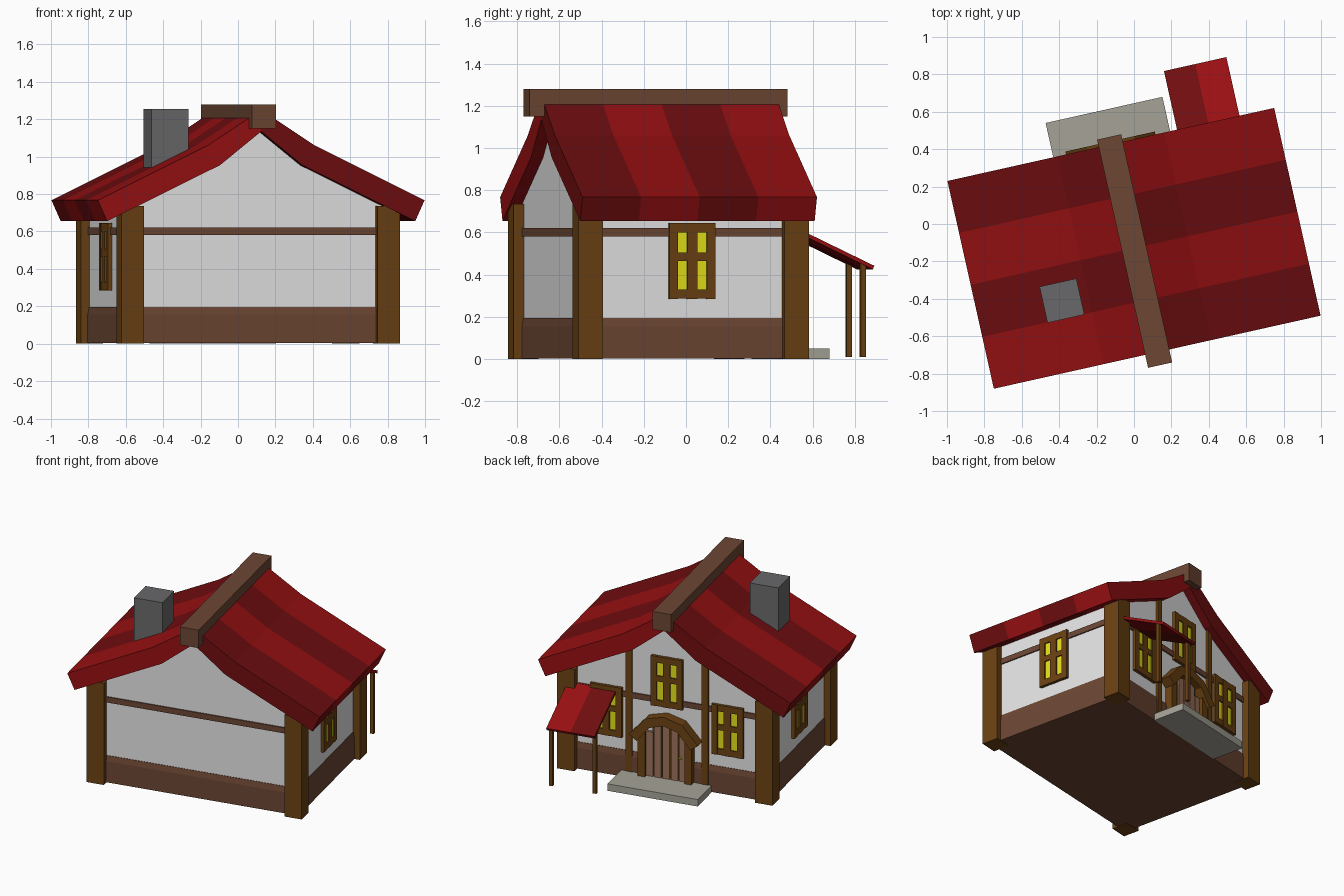
import bpy, bmesh, math
from mathutils import Matrix

cube = bpy.data.objects.get("Cube")
if cube:
    bpy.data.objects.remove(cube, do_unlink=True)


def material(name, *rgb):
    m = bpy.data.materials.new(name)
    m.use_nodes = True
    col = (*rgb, 1)
    m.diffuse_color = col
    m.node_tree.nodes["Principled BSDF"].inputs["Base Color"].default_value = col
    return m


PLASTER = material("plaster", .78, .78, .78)
RED = material("bright_red_tiles", .31, .005, .006)
DARK_RED = material("dark_red_tiles", .16, .004, .005)
TIMBER = material("golden_timber", .145, .053, .006)
BROWN = material("brown_wood", .15, .062, .033)
GLASS = material("yellow_glass", .78, .75, .01)
GREY = material("chimney_grey", .14, .14, .145)
STONE = material("step_stone", .38, .37, .31)
PLANK = material("door_planks", .33, .17, .105)

# The whole house is turned a little about the vertical axis
HOUSE = Matrix.Translation((0, -.13, 0)) @ Matrix.Rotation(math.radians(12.6), 4, 'Z')
TURN = [Matrix.Rotation(math.radians(90 * k), 4, 'Z') for k in range(4)]
BACK = TURN[2]


def finish(name, bm, mats, frame=Matrix()):
    bmesh.ops.recalc_face_normals(bm, faces=bm.faces)
    bm.transform(HOUSE @ frame)
    mesh = bpy.data.meshes.new(name)
    bm.to_mesh(mesh)
    bm.free()
    for m in mats:
        mesh.materials.append(m)
    ob = bpy.data.objects.new(name, mesh)
    bpy.context.collection.objects.link(ob)
    return ob


def boxes(name, mat, spans, frame=Matrix()):
    """Boxes given as (x0, x1, y0, y1, z0, z1), joined into one object."""
    bm = bmesh.new()
    for x0, x1, y0, y1, z0, z1 in spans:
        place = Matrix.Translation(((x0 + x1) / 2, (y0 + y1) / 2, (z0 + z1) / 2))
        size = Matrix.Diagonal((x1 - x0, y1 - y0, z1 - z0, 1))
        bmesh.ops.create_cube(bm, size=1, matrix=place @ size)
    return finish(name, bm, [mat], frame)


def prism(name, mats, profile, ys, frame=Matrix(), axis='Y', first=0):
    """Profile swept through the stations ys, its colours alternating."""
    bm = bmesh.new()
    rings = []
    for y in ys:
        rings.append([bm.verts.new((a, y, b) if axis == 'Y' else (y, a, b)) for a, b in profile])
    n = len(profile)
    for s in range(len(ys) - 1):
        for i in range(n):
            j = (i + 1) % n
            f = bm.faces.new((rings[s][i], rings[s][j], rings[s + 1][j], rings[s + 1][i]))
            f.material_index = (s + first) % len(mats)
    bm.faces.new(rings[0]).material_index = first % len(mats)
    bm.faces.new(rings[-1]).material_index = (len(ys) - 2 + first) % len(mats)
    return finish(name, bm, mats, frame)


def mirrored(half):
    return half + [(-a, b) for a, b in reversed(half) if a]


# Plaster body with gable ends
prism("walls", [PLASTER], mirrored([(.715, .05), (.715, .73), (.23, .97), (0, 1.15)]), [-.51, .51])

# Skirting with a chamfered top
bm = bmesh.new()
rings = []
for grow, z in ((.01, .003), (.01, .155), (.003, .195)):
    x, y = .715 + grow, .51 + grow
    rings.append([bm.verts.new((a * x, b * y, z)) for a, b in ((-1, -1), (1, -1), (1, 1), (-1, 1))])
for low, high in zip(rings, rings[1:]):
    for i in range(4):
        j = (i + 1) % 4
        bm.faces.new((low[i], low[j], high[j], high[i]))
bm.faces.new(rings[0])
bm.faces.new(rings[-1])
finish("skirting", bm, [BROWN])

# Corner posts and the horizontal rail around the walls
for sx, side in ((-1, "right"), (1, "left")):
    for sy, end in ((-1, "front"), (1, "back")):
        xs = sorted((sx * .64, sx * .763))
        ys = sorted((sy * .44, sy * .56))
        boxes(f"{end}_{side}_post", TIMBER, [(*xs, *ys, 0, .735)])
boxes("wall_rail", BROWN, [(-.724, .724, -.519, .519, .58, .62)])

# Two curved roof slopes in alternating stripes
slope = [(0, 1.25), (.293, 1.06), (.895, .767), (.844, .655), (.225, .955), (0, 1.135)]
stations = [-.569 + .2845 * i for i in range(5)]
prism("left_roof", [DARK_RED, RED], slope, stations)
prism("right_roof", [RED, DARK_RED], [(-a, b) for a, b in slope], stations)
boxes("ridge_beam", BROWN, [(-.066, .066, -.64, .61, 1.15, 1.28)])
boxes("chimney", GREY, [(-.538, -.336, -.288, -.09, .85, 1.255)])


def window(name, frame, depth, x, z):
    """Two by two panes behind a frame of flat bars."""
    face = -depth - .022
    bars = [(x + a, x + b, face, -depth + .01, z - .18, z + .18)
            for a, b in ((-.112, -.07), (-.024, .024), (.07, .112))]
    bars += [(x - .11, x + .11, face + .001, -depth + .01, z + a, z + b)
             for a, b in ((-.179, -.135), (0, .04), (.135, .179))]
    boxes(name + "_frame", TIMBER, bars, frame)
    boxes(name + "_glass", GLASS, [(x - .1, x + .1, -depth - .012, -depth - .004, z - .17, z + .17)], frame)


window("left_window", TURN[1], .715, 0, .465)
window("right_window", TURN[3], .715, 0, .465)
window("back_left_window", BACK, .51, -.43, .465)
window("back_right_window", BACK, .51, .43, .465)
window("gable_window", BACK, .51, 0, .74)

# Studs on the back gable
boxes("back_studs", TIMBER, [(s * .27 - .022, s * .27 + .022, .5, .527, .05, .95) for s in (-1, 1)])

# Door: backing, planks, jambs, arch and knob
boxes("door_backing", TIMBER, [(-.15, .15, -.53, -.5, .04, .36), (-.1, .1, -.53, -.5, .36, .44)], BACK)
boxes("door_planks", PLANK,
      [(x - .025, x + .025, -.54, -.52, .05, .37 if abs(x) > .1 else .44)
       for x in (-.118, -.059, 0, .059, .118)], BACK)
boxes("door_jambs", TIMBER, [(min(s * .14, s * .19), max(s * .14, s * .19), -.565, -.5, .05, .37)
                             for s in (-1, 1)], BACK)
outer = mirrored([(.245, .35), (.13, .48), (0, .515)])
inner = mirrored([(.19, .31), (.1, .42), (0, .45)])
prism("door_arch", [TIMBER], outer + inner[::-1], [-.585, -.5], BACK)
bm = bmesh.new()
bmesh.ops.create_icosphere(bm, subdivisions=1, radius=.012, matrix=Matrix.Translation((.105, -.55, .22)))
finish("door_knob", bm, [GLASS], BACK)

boxes("door_step", STONE, [(-.315, .325, .522, .757, 0, .05)])

# Small canopy on two thin posts
prism("canopy", [DARK_RED, RED], [(.505, .625), (.89, .442), (.882, .425), (.505, .605)],
      [.363, .534, .705], axis='X')
boxes("canopy_posts", TIMBER, [(u - .013, u + .013, .825, .85, .01, .45) for u in (.38, .69)])
